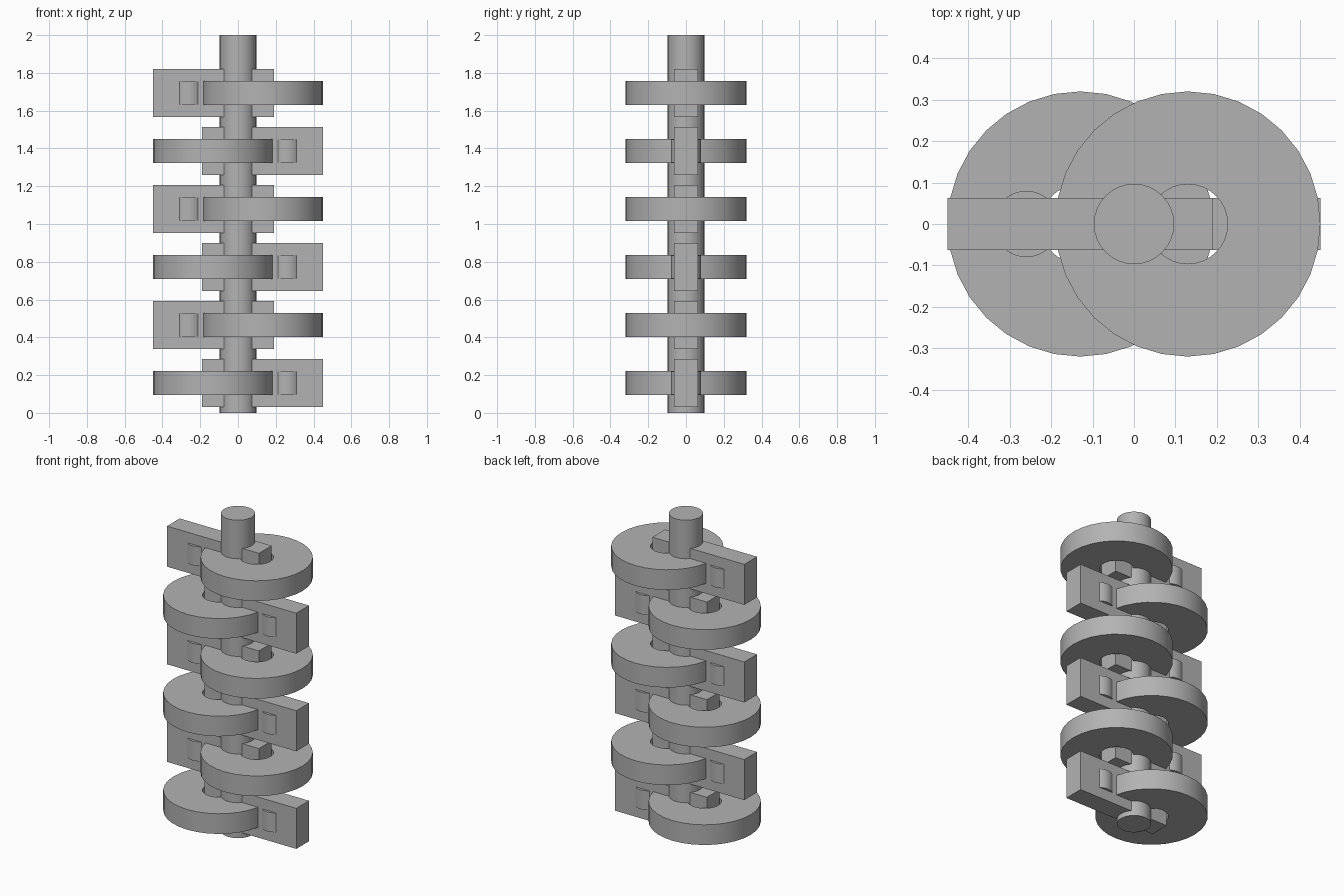
import bpy, bmesh, math

if "Cube" in bpy.data.objects:
    bpy.data.objects.remove(bpy.data.objects["Cube"], do_unlink=True)

GREY = (0.45, 0.45, 0.45, 1)
mat = bpy.data.materials.new("plain grey")
mat.use_nodes = True
mat.diffuse_color = GREY
mat.node_tree.nodes["Principled BSDF"].inputs["Base Color"].default_value = GREY

SIDES = 32
DISC_R, HOLE_R, DISC_H = 0.32, 0.096, 0.127
ARM_W, ARM_H = 0.126, 0.255
PITCH, FIRST = 0.307, 0.159


def finish(obj, name):
    obj.name = obj.data.name = name
    obj.data.materials.append(mat)
    bpy.ops.object.select_all(action='DESELECT')
    obj.select_set(True)
    bpy.context.view_layer.objects.active = obj
    bpy.ops.object.shade_smooth_by_angle(angle=math.radians(30))


def cylinder(name, r, h, loc):
    bpy.ops.mesh.primitive_cylinder_add(vertices=SIDES, radius=r, depth=h, location=loc)
    finish(bpy.context.object, name)


def box(name, size, loc):
    bpy.ops.mesh.primitive_cube_add(size=1, location=loc)
    obj = bpy.context.object
    obj.scale = size
    bpy.ops.object.transform_apply(location=False, rotation=False, scale=True)
    finish(obj, name)


def ring(name, outer, inner, h, loc):
    # Rectangular section swept around the axis
    bm = bmesh.new()
    section = [(inner, -h / 2), (outer, -h / 2), (outer, h / 2), (inner, h / 2)]
    loops = []
    for i in range(SIDES):
        a = math.tau * i / SIDES
        loops.append([bm.verts.new((r * math.cos(a), r * math.sin(a), z)) for r, z in section])
    for i in range(SIDES):
        p, q = loops[i], loops[(i + 1) % SIDES]
        for k in range(4):
            n = (k + 1) % 4
            bm.faces.new((p[k], q[k], q[n], p[n]))
    bmesh.ops.recalc_face_normals(bm, faces=bm.faces)
    mesh = bpy.data.meshes.new(name)
    bm.to_mesh(mesh)
    bm.free()
    obj = bpy.data.objects.new(name, mesh)
    obj.location = loc
    bpy.context.collection.objects.link(obj)
    finish(obj, name)


# Central shaft
cylinder("shaft", 0.097, 2, (0, 0, 1))

# Alternating tiers: pierced disc on one side, arm and pin on the other
for tier in range(6):
    side = 1 if tier % 2 == 0 else -1
    z = FIRST + PITCH * tier
    ring(f"disc_{tier + 1}", DISC_R, HOLE_R, DISC_H, (-0.13 * side, 0, z))
    box(f"arm_{tier + 1}", (0.64, ARM_W, ARM_H), (0.13 * side, 0, z))
    cylinder(f"arm_pin_{tier + 1}", 0.08, 0.122, (0.26 * side, 0, z))
